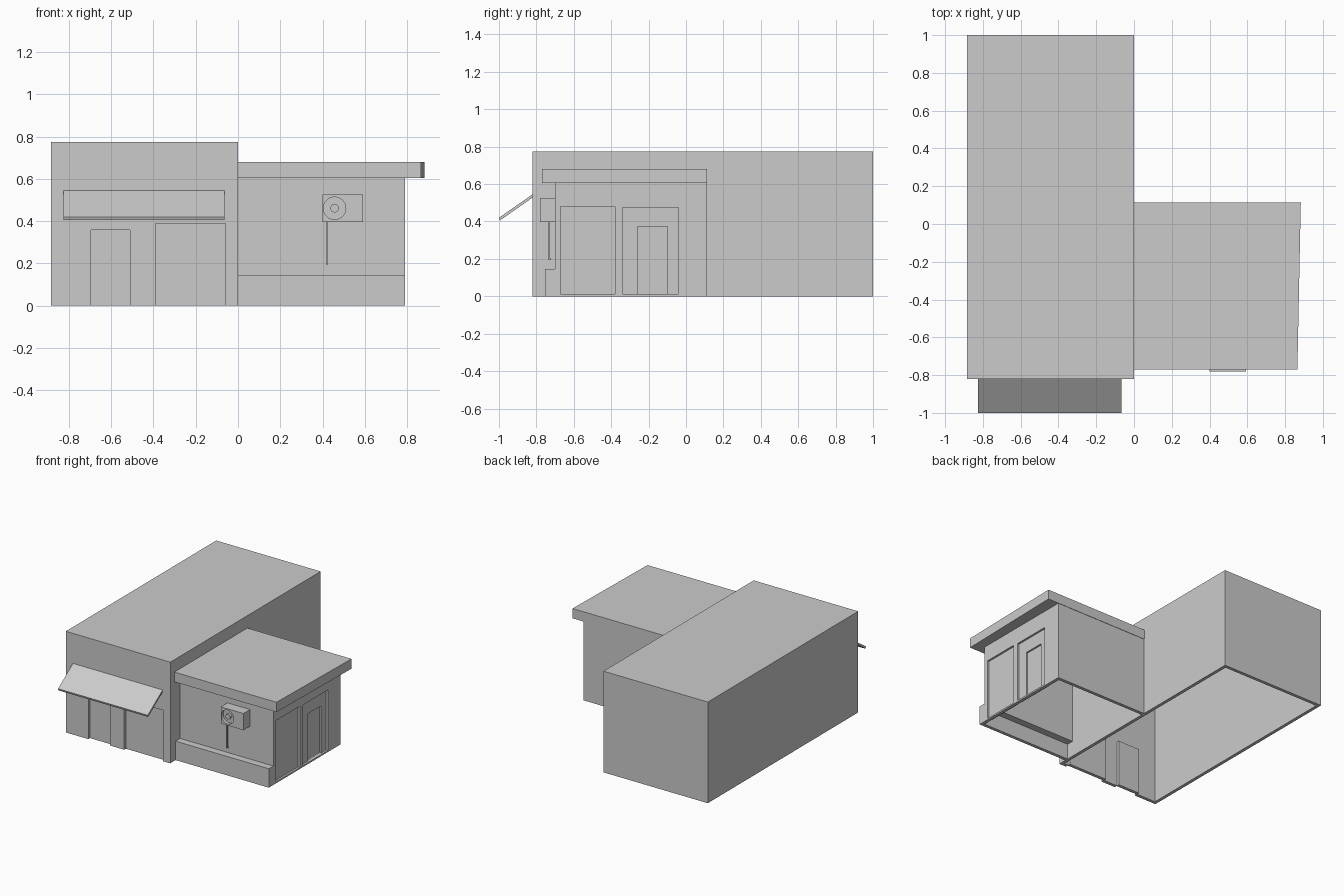
import bpy, bmesh, math
from mathutils import Matrix

if "Cube" in bpy.data.objects:
    bpy.data.objects.remove(bpy.data.objects["Cube"])


def finish(name, bm):
    bmesh.ops.recalc_face_normals(bm, faces=bm.faces)
    mesh = bpy.data.meshes.new(name)
    bm.to_mesh(mesh)
    bm.free()
    obj = bpy.data.objects.new(name, mesh)
    bpy.context.collection.objects.link(obj)
    return obj


def prism(name, points, offset):
    """Extrude a closed 3D outline along an offset vector."""
    bm = bmesh.new()
    face = bm.faces.new([bm.verts.new(p) for p in points])
    out = bmesh.ops.extrude_face_region(bm, geom=[face])
    verts = [v for v in out["geom"] if isinstance(v, bmesh.types.BMVert)]
    bmesh.ops.translate(bm, verts=verts, vec=offset)
    return finish(name, bm)


def box(name, x, y, z):
    pts = [(x[0], y[0], z[0]), (x[1], y[0], z[0]), (x[1], y[1], z[0]), (x[0], y[1], z[0])]
    return prism(name, pts, (0, 0, z[1] - z[0]))


def cylinder_y(name, x, z, r, y0, y1, sides=32):
    pts = [(x + r * math.cos(2 * math.pi * i / sides), y0,
            z + r * math.sin(2 * math.pi * i / sides)) for i in range(sides)]
    return prism(name, pts, (0, y1 - y0, 0))


def cut(obj, *cutters):
    for c in cutters:
        mod = obj.modifiers.new("cut", 'BOOLEAN')
        mod.operation = 'DIFFERENCE'
        mod.solver = 'EXACT'
        mod.object = c
        bpy.context.view_layer.objects.active = obj
        bpy.ops.object.modifier_apply(modifier=mod.name)
        bpy.data.objects.remove(c, do_unlink=True)


T = 0.025   # wall thickness
D = 0.02    # door recess

# Main hall: hollow shell, open underneath
hall = box("main_hall", (-0.885, 0), (-0.82, 1), (0, 0.775))
cut(hall, box("cavity", (-0.885 + T, -T), (-0.82 + T, 1 - T), (-0.1, 0.775 - T)))

# Front doors set back in their openings
for name, x, top in (("small_door", (-0.695, -0.51), 0.357), ("wide_door", (-0.39, -0.06), 0.39)):
    cut(hall, box("opening", x, (-0.9, -0.82 + T + 0.01), (-0.1, top)))
    box(name, x, (-0.82 + D, -0.82 + D + T), (0, top))

# Sloping awning
prism("awning", [(-0.825, -0.82, 0.545), (-0.825, -1.0, 0.42),
                 (-0.825, -0.995, 0.405), (-0.825, -0.82, 0.528)], (0.76, 0, 0))

# Side annex with a low front ledge, hollow underneath
annex = prism("annex", [(0, -0.755, 0), (0, -0.755, 0.145), (0, -0.70, 0.145),
                        (0, -0.70, 0.61), (0, 0.11, 0.61), (0, 0.11, 0)], (0.79, 0, 0))
cut(annex, prism("cavity", [(-0.1, -0.73, -0.1), (-0.1, -0.73, 0.12), (-0.1, -0.675, 0.12),
                            (-0.1, -0.675, 0.7), (-0.1, 0.085, 0.7), (-0.1, 0.085, -0.1)],
                 (0.89 - T, 0, 0)))

# Annex right side: window bay and doorway
for name, y, top in (("side_bay", (-0.67, -0.38), 0.48), ("side_doorway", (-0.34, -0.04), 0.475)):
    cut(annex, box("opening", (0.75, 0.9), y, (0.012, top)))
    panel = box(name, (0.79 - 0.015 - T, 0.79 - 0.015), y, (0.012, top))
    if name == "side_doorway":
        cut(panel, box("door_recess", (0.762, 0.9), (-0.26, -0.10), (-0.1, 0.373)))

# Annex roof slab, its right edge slightly skewed
prism("annex_roof", [(0, -0.77, 0.605), (0.865, -0.77, 0.605),
                     (0.883, 0.113, 0.605), (0, 0.113, 0.605)], (0, 0, 0.075))

# Wall box with a round recess, hub and hanging rod
wall_box = box("wall_box", (0.40, 0.592), (-0.78, -0.70), (0.397, 0.525))
cut(wall_box, cylinder_y("round_recess", 0.457, 0.461, 0.053, -0.9, -0.755))
cylinder_y("hub", 0.457, 0.461, 0.02, -0.775, -0.75)
box("hanging_rod", (0.416, 0.425), (-0.738, -0.729), (0.198, 0.40))
box("rod_foot", (0.416, 0.425), (-0.738, -0.722), (0.196, 0.204))
